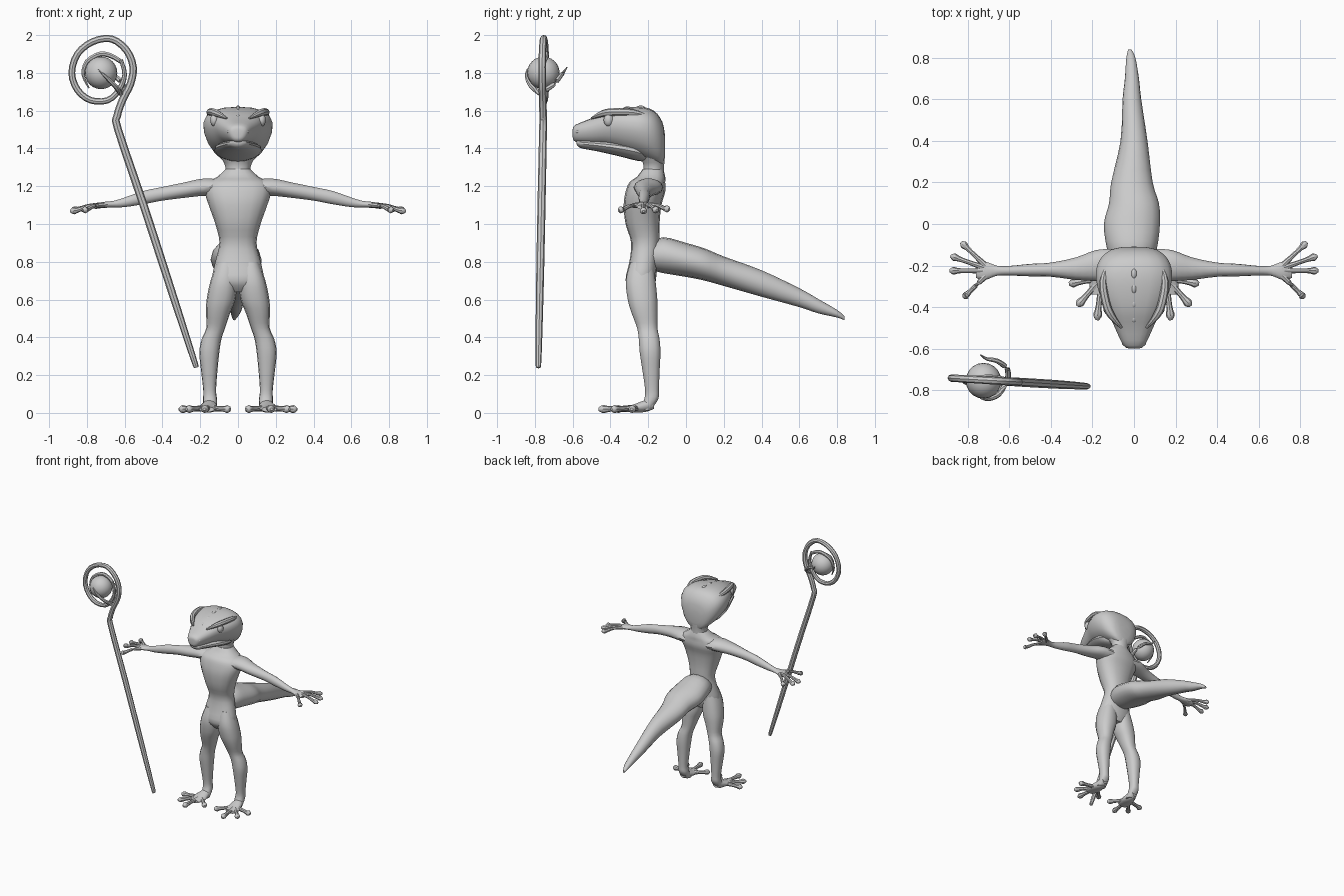
import bpy
import bmesh
import math
from mathutils import Vector

if "Cube" in bpy.data.objects:
    bpy.data.objects.remove(bpy.data.objects["Cube"], do_unlink=True)

X, Y, Z = Vector((1, 0, 0)), Vector((0, 1, 0)), Vector((0, 0, 1))
PLANES = {"x": (Y, Z), "y": (X, Z), "z": (X, Y)}


def make_material(name, colour):
    mat = bpy.data.materials.new(name)
    mat.use_nodes = True
    mat.diffuse_color = colour
    mat.node_tree.nodes["Principled BSDF"].inputs["Base Color"].default_value = colour
    return mat


clay = make_material("clay grey", (0.6, 0.6, 0.6, 1))


def finish(name, bm):
    """Turn a bmesh into a smooth shaded object."""
    bmesh.ops.recalc_face_normals(bm, faces=bm.faces)
    mesh = bpy.data.meshes.new(name)
    bm.to_mesh(mesh)
    bm.free()
    mesh.materials.append(clay)
    obj = bpy.data.objects.new(name, mesh)
    bpy.context.collection.objects.link(obj)
    bpy.ops.object.select_all(action="DESELECT")
    obj.select_set(True)
    bpy.context.view_layer.objects.active = obj
    bpy.ops.object.shade_smooth_by_angle(angle=math.radians(40))
    return obj


def smooth_path(points, steps):
    """Catmull-Rom interpolation of every number in the rings."""
    pts = [points[0]] + list(points) + [points[-1]]
    out = []
    for a, b, c, d in zip(pts, pts[1:], pts[2:], pts[3:]):
        for k in range(steps):
            t = k / steps
            out.append([q + t / 2 * (r - p + t * (2 * p - 5 * q + 4 * r - s
                        + t * (3 * (q - r) + s - p)))
                        for p, q, r, s in zip(a, b, c, d)])
    return out + [list(points[-1])]


def loft(name, rings, plane=None, sides=14, steps=3, square=1.0, egg=0.0, side=1):
    """Skin oval rings (x, y, z, radius a, radius b); free tubes turn with the path."""
    rings = smooth_path(rings, steps)
    centres = [Vector((r[0] * side, r[1], r[2])) for r in rings]
    bm = bmesh.new()
    loops = []
    for i, (c, ring) in enumerate(zip(centres, rings)):
        if plane:
            u, v = PLANES[plane]
        else:
            t = centres[min(i + 1, len(rings) - 1)] - centres[max(i - 1, 0)]
            u = t.cross(Y if abs(t.normalized().y) < 0.7 else Z).normalized()
            v = u.cross(t).normalized()
        loop = []
        for k in range(sides):
            a = math.tau * k / sides
            ca, sa = math.cos(a), math.sin(a)
            ca = math.copysign(abs(ca) ** square, ca)
            sa = math.copysign(abs(sa) ** square, sa)
            loop.append(bm.verts.new(c + u * ca * ring[3] * (1 + egg * sa) + v * sa * ring[4]))
        loops.append(loop)
    for lo, hi in zip(loops, loops[1:]):
        for k in range(sides):
            n = (k + 1) % sides
            bm.faces.new((lo[k], lo[n], hi[n], hi[k]))
    bm.faces.new(loops[0])
    bm.faces.new(loops[-1])
    return finish(name, bm)


def tube(name, points, radii, **options):
    """Round tube with its radius spread evenly from a short list."""
    last = len(points) - 1
    rings = []
    for i, p in enumerate(points):
        f = i / last * (len(radii) - 1)
        j = min(int(f), len(radii) - 2)
        r = radii[j] + (radii[j + 1] - radii[j]) * (f - j)
        rings.append((*p, r, r))
    return loft(name, rings, **options)


def ball(name, centre, size):
    bm = bmesh.new()
    bmesh.ops.create_uvsphere(bm, u_segments=20, v_segments=12, radius=1)
    bmesh.ops.scale(bm, vec=size, verts=bm.verts)
    bmesh.ops.translate(bm, vec=centre, verts=bm.verts)
    return finish(name, bm)


def span(low, high):
    return (low + high) / 2, abs(high - low) / 2


# Torso: height, half width, front, back
torso = [(.64, .07, -.28, -.18), (.7, .135, -.32, -.16), (.8, .12, -.3, -.15),
         (.9, .098, -.29, -.14), (1, .12, -.32, -.14), (1.1, .155, -.33, -.13),
         (1.17, .175, -.32, -.11), (1.22, .16, -.3, -.11), (1.25, .11, -.26, -.11),
         (1.29, .065, -.23, -.12)]
rings = []
for z, half, front, back in torso:
    y, depth = span(front, back)
    rings.append((0, y, z, half, depth))
loft("torso", rings, "z", sides=16, square=.85)

# Neck
loft("neck", [(0, -.18, 1.22, .08, .065), (0, -.17, 1.3, .066, .055),
              (0, -.18, 1.37, .1, .07), (0, -.2, 1.44, .12, .08)], "z")

# Skull: depth, half width, top, bottom
skull = [(-.6, .02, 1.5, 1.46), (-.585, .05, 1.525, 1.435), (-.5, .09, 1.56, 1.42),
         (-.42, .125, 1.595, 1.41), (-.33, .165, 1.615, 1.38), (-.24, .18, 1.62, 1.35),
         (-.17, .16, 1.6, 1.32), (-.125, .11, 1.54, 1.31), (-.11, .05, 1.46, 1.36)]
rings = []
for y, half, top, bottom in skull:
    z, height = span(bottom, top)
    rings.append((0, y, z, half, height))
loft("skull", rings, "y", sides=20, square=.85, egg=.18)

# Lower jaw
loft("jaw", [(0, -.58, 1.435, .025, .01), (0, -.56, 1.425, .05, .022),
             (0, -.47, 1.415, .085, .03), (0, -.36, 1.4, .12, .04),
             (0, -.26, 1.38, .12, .045), (0, -.2, 1.36, .07, .03)], "y", sides=16, egg=.1)

# Crest bumps along the head
for i in range(4):
    ball("crest_bump", (0, -.24 - i * .07, 1.612 - i * i * .005), (.014, .026, .015))

# Tail
loft("tail", [(-.01, -.2, .83, .09, .07), (-.01, -.12, .835, .12, .095),
              (-.01, 0, .81, .135, .09), (0, .1, .785, .12, .085), (-.01, .2, .75, .1, .078),
              (0, .4, .685, .065, .07), (-.01, .6, .61, .045, .05), (-.01, .7, .565, .034, .038),
              (-.015, .8, .525, .022, .02), (-.02, .84, .5, .008, .01)], "y", sides=16)

for label, s in (("left", 1), ("right", -1)):
    # Arm
    loft(label + "_arm", [(.08, -.2, 1.19, .08, .045), (.18, -.2, 1.195, .075, .047),
                          (.28, -.215, 1.18, .054, .042), (.4, -.22, 1.16, .034, .037),
                          (.5, -.222, 1.14, .03, .036), (.6, -.225, 1.115, .023, .026),
                          (.66, -.225, 1.105, .024, .018), (.72, -.225, 1.1, .045, .016),
                          (.76, -.225, 1.09, .035, .012)], "x", side=s)
    # Fingers with round tips
    for tip in ((.82, -.1, 1.08), (.865, -.16, 1.075), (.87, -.225, 1.07), (.81, -.345, 1.075)):
        end = Vector(tip)
        root = Vector((.715, -.225 + (tip[1] + .22) * .2, 1.1))
        mid = root.lerp(end, .5) + Z * .008
        tube(label + "_finger", [root, mid, root.lerp(end, .85), end, end + (end - root) * .12],
             (.016, .011, .013, .019, .007), sides=8, side=s)

    # Leg
    loft(label + "_leg", [(.06, -.235, .8, .05, .06), (.075, -.24, .7, .07, .08),
                          (.09, -.23, .6, .076, .08), (.105, -.22, .53, .064, .07),
                          (.118, -.205, .45, .05, .055), (.14, -.195, .39, .052, .056),
                          (.152, -.19, .32, .053, .056), (.152, -.185, .22, .043, .046),
                          (.15, -.18, .12, .034, .037), (.148, -.185, .07, .037, .038),
                          (.148, -.22, .012, .035, .03)], "z", side=s, square=.85)
    # Foot and toes
    loft(label + "_foot", [(.15, -.17, .05, .025, .03), (.152, -.22, .035, .04, .032),
                           (.16, -.29, .022, .055, .019), (.165, -.34, .018, .04, .014)],
         "y", side=s)
    for tip in ((.055, -.36, .02), (.175, -.44, .02), (.26, -.38, .02), (.295, -.285, .02)):
        end = Vector(tip)
        root = Vector((.155, -.26, .025))
        tube(label + "_toe", [root, root.lerp(end, .5), root.lerp(end, .8), end,
                              end + (end - root) * .13],
             (.02, .014, .015, .021, .008), sides=8, side=s)

    # Eye, brow ridge and nostril
    ball(label + "_eye", (s * .125, -.41, 1.55), (.022, .026, .033))
    tube(label + "_brow", [(.06, -.5, 1.56), (.11, -.44, 1.585), (.135, -.38, 1.593),
                           (.15, -.28, 1.59), (.13, -.2, 1.57)],
         (.006, .018, .02, .018, .008), sides=8, side=s)
    ball(label + "_nostril", (s * .045, -.573, 1.49), (.014, .014, .011))

# Staff shaft running into the hooked head
outline = [(-.22, .24), (-.24, .3), (-.36, .67), (-.5, 1.1), (-.635, 1.5), (-.64, 1.57),
           (-.61, 1.66), (-.57, 1.74), (-.555, 1.83), (-.59, 1.92), (-.67, 1.98),
           (-.77, 1.965), (-.85, 1.9), (-.88, 1.8), (-.85, 1.71), (-.78, 1.655),
           (-.69, 1.655), (-.63, 1.71), (-.6, 1.79), (-.62, 1.87)]
tube("staff", [(x, -.75 + (x + .75) * -.06, z) for x, z in outline],
     (.012, .022, .02, .02, .019, .018, .018, .016, .01), sides=8)

# Orb held by curling claws
ball("orb", (-.725, -.755, 1.8), (.086, .086, .086))
tube("inner_claw", [(-.62, -.75, 1.86), (-.67, -.74, 1.89), (-.73, -.74, 1.9), (-.8, -.75, 1.86),
                    (-.82, -.76, 1.79), (-.79, -.78, 1.72)], (.012, .014, .012, .004), sides=7)
tube("back_claw", [(-.61, -.76, 1.7), (-.61, -.7, 1.74), (-.66, -.66, 1.79),
                   (-.71, -.65, 1.8), (-.74, -.63, 1.83)], (.014, .014, .01, .003), sides=7)
tube("front_claw", [(-.62, -.77, 1.69), (-.65, -.82, 1.73), (-.7, -.845, 1.78),
                    (-.74, -.84, 1.82)], (.014, .012, .003), sides=7)
